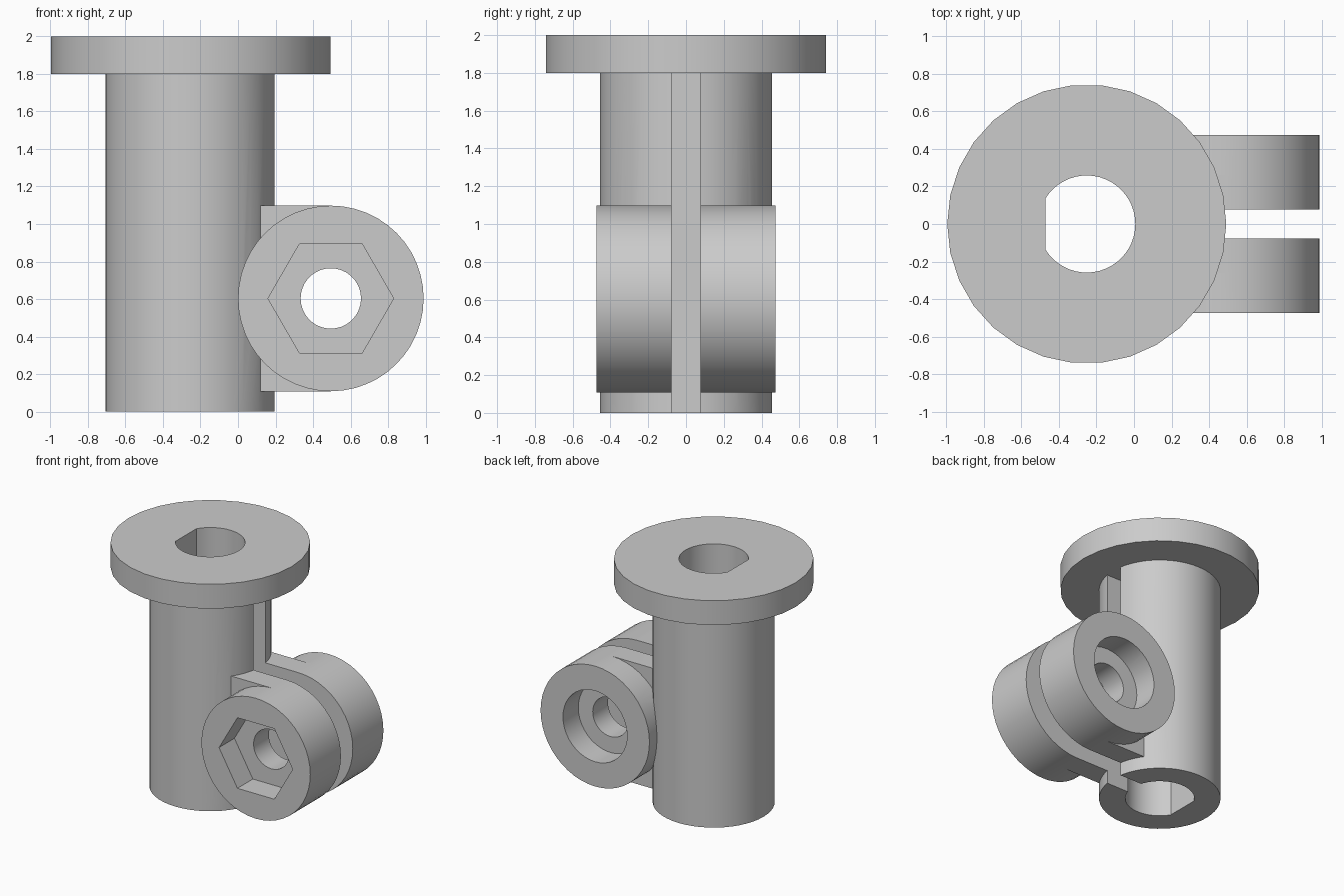
import bpy, bmesh
from math import sin, cos, pi, acos, radians

cube = bpy.data.objects.get("Cube")
if cube:
    bpy.data.objects.remove(cube, do_unlink=True)

SLEEVE_X = -0.252            # axis of the upright sleeve
LUG_X, LUG_Z = 0.495, 0.603  # axis of the clamp lugs
LUG_R, LUG_Y = 0.495, 0.475

grey = bpy.data.materials.new("plain_grey")
grey.use_nodes = True
grey.diffuse_color = (0.6, 0.6, 0.6, 1)
grey.node_tree.nodes["Principled BSDF"].inputs["Base Color"].default_value = (0.6, 0.6, 0.6, 1)


def circle(cx, cy, r, n):
    return [(cx + r * cos(2 * pi * i / n), cy + r * sin(2 * pi * i / n)) for i in range(n)]


def rect(x0, x1, y0, y1):
    return [(x0, y0), (x1, y0), (x1, y1), (x0, y1)]


def prism(name, profile, lo, hi, axis="Z"):
    """Extrude a profile along Z (points are x, y) or along Y (points are x, z)."""
    def place(p, h):
        return (p[0], p[1], h) if axis == "Z" else (p[0], h, p[1])
    bm = bmesh.new()
    a = [bm.verts.new(place(p, lo)) for p in profile]
    b = [bm.verts.new(place(p, hi)) for p in profile]
    bm.faces.new(a)
    bm.faces.new(b)
    for i in range(len(a)):
        j = (i + 1) % len(a)
        bm.faces.new((a[i], a[j], b[j], b[i]))
    bmesh.ops.recalc_face_normals(bm, faces=bm.faces)
    mesh = bpy.data.meshes.new(name)
    bm.to_mesh(mesh)
    bm.free()
    mesh.materials.append(grey)
    obj = bpy.data.objects.new(name, mesh)
    bpy.context.collection.objects.link(obj)
    return obj


def combine(target, tool, operation):
    """Apply a boolean and discard the tool."""
    tool.hide_render = True
    mod = target.modifiers.new(operation, "BOOLEAN")
    mod.operation, mod.solver, mod.object = operation, "EXACT", tool
    bpy.context.view_layer.objects.active = target
    bpy.ops.object.modifier_apply(modifier=mod.name)
    bpy.data.objects.remove(tool, do_unlink=True)


# Sleeve with the clamp block and round lugs
body = prism("clamp_sleeve", circle(SLEEVE_X, 0, 0.455, 48), 0, 1.9)
block = prism("block", rect(0.05, LUG_X, LUG_Z - LUG_R, LUG_Z + LUG_R), -0.26, 0.26, "Y")
lugs = prism("lugs", circle(LUG_X, LUG_Z, LUG_R, 48), -LUG_Y, LUG_Y, "Y")
combine(body, block, "UNION")
combine(body, lugs, "UNION")

# Slot splitting the sleeve wall and the lugs
combine(body, prism("slot", rect(SLEEVE_X, 1.2, -0.077, 0.077), -0.1, 2.1), "DIFFERENCE")

# Top flange
combine(body, prism("flange", circle(SLEEVE_X, 0, 0.744, 30), 1.8, 2.0), "UNION")

# Bore with one flat side
bore_r, flat = 0.259, 0.221
limit = acos(-flat / bore_r)
steps = 40
arc = [-limit + 2 * limit * i / steps for i in range(steps + 1)]
bore = [(SLEEVE_X + bore_r * cos(t), bore_r * sin(t)) for t in arc]
combine(body, prism("bore", bore, -0.1, 2.1), "DIFFERENCE")

# Bolt hole, hexagonal nut pocket in front, round head pocket behind
depth = 0.2
combine(body, prism("bolt_hole", circle(LUG_X, LUG_Z, 0.161, 36), -0.6, 0.6, "Y"), "DIFFERENCE")
combine(body, prism("nut_pocket", circle(LUG_X, LUG_Z, 0.335, 6),
                    -0.6, depth - LUG_Y, "Y"), "DIFFERENCE")
combine(body, prism("head_pocket", circle(LUG_X, LUG_Z, 0.292, 40),
                    LUG_Y - depth, 0.6, "Y"), "DIFFERENCE")

# Smooth the round walls, keep the edges crisp
bpy.ops.object.select_all(action="DESELECT")
body.select_set(True)
bpy.context.view_layer.objects.active = body
bpy.ops.object.shade_smooth_by_angle(angle=radians(25))
